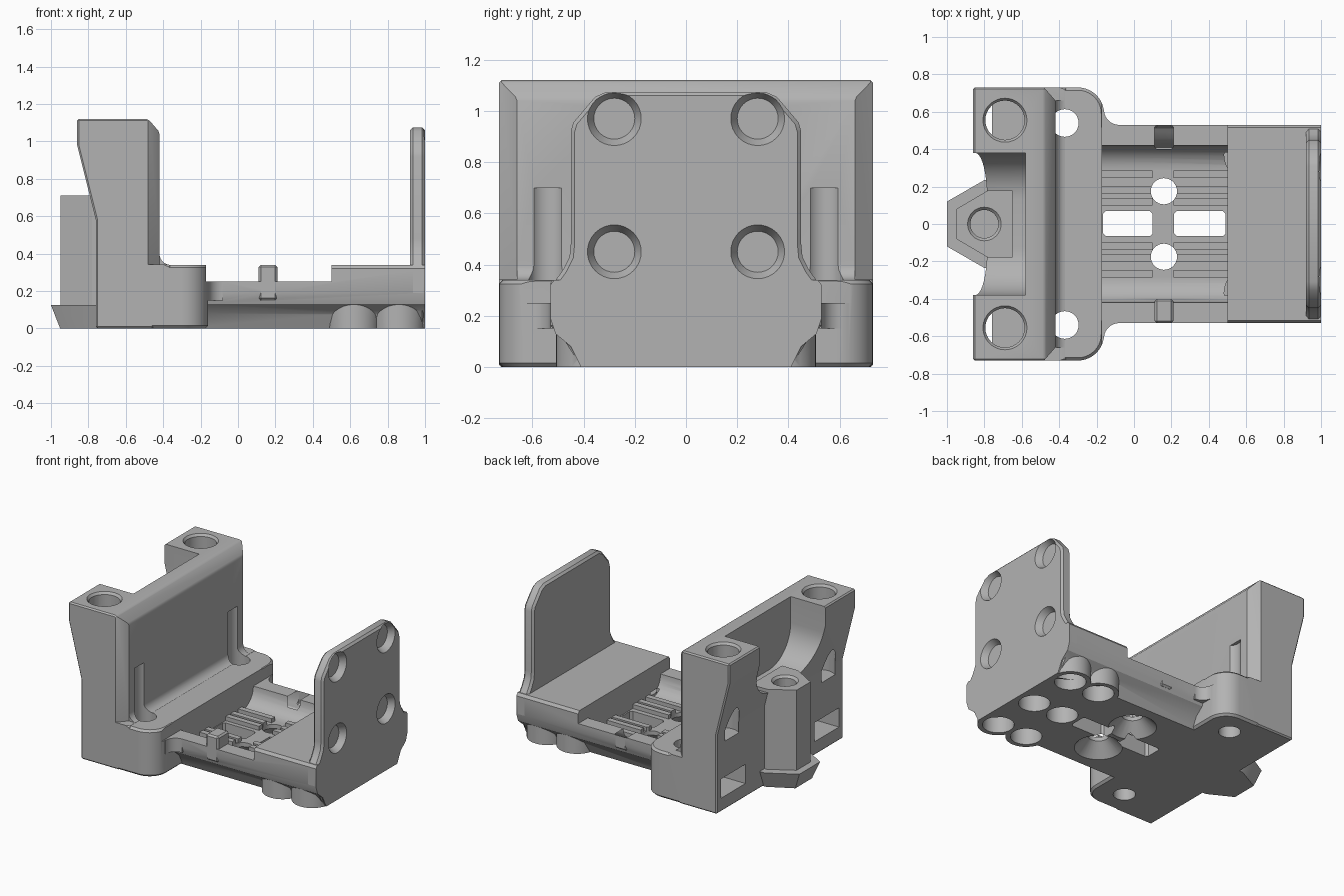
import bpy, bmesh, math
from mathutils import Matrix

cube = bpy.data.objects.get("Cube")
if cube:
    bpy.data.objects.remove(cube, do_unlink=True)

grey = bpy.data.materials.new("plain_grey")
grey.use_nodes = True
grey.diffuse_color = (0.45, 0.45, 0.45, 1)
grey.node_tree.nodes["Principled BSDF"].inputs["Base Color"].default_value = grey.diffuse_color


def finish(name, bm):
    bmesh.ops.recalc_face_normals(bm, faces=bm.faces)
    mesh = bpy.data.meshes.new(name)
    bm.to_mesh(mesh)
    bm.free()
    obj = bpy.data.objects.new(name, mesh)
    bpy.context.collection.objects.link(obj)
    mesh.materials.append(grey)
    return obj


def apply(obj, mod):
    bpy.context.view_layer.objects.active = obj
    bpy.ops.object.modifier_apply(modifier=mod.name)


def prism(name, pts, axis, a, b, bevel=0.0):
    """Extrude a 2D outline along an axis from a to b."""
    place = {"x": lambda p, t: (t, p[0], p[1]),
             "y": lambda p, t: (p[0], t, p[1]),
             "z": lambda p, t: (p[0], p[1], t)}[axis]
    bm = bmesh.new()
    low = [bm.verts.new(place(p, a)) for p in pts]
    high = [bm.verts.new(place(p, b)) for p in pts]
    bm.faces.new(low)
    bm.faces.new(high)
    for i in range(len(pts)):
        j = (i + 1) % len(pts)
        bm.faces.new((low[i], low[j], high[j], high[i]))
    obj = finish(name, bm)
    if bevel:
        mod = obj.modifiers.new("edge", "BEVEL")
        mod.width, mod.segments, mod.limit_method = bevel, 1, "ANGLE"
        apply(obj, mod)
    return obj


def box(name, x0, x1, y0, y1, z0, z1, bevel=0.0):
    return prism(name, [(x0, y0), (x1, y0), (x1, y1), (x0, y1)], "z", z0, z1, bevel)


def rod(name, axis, start, length, r1, r2=None):
    """Cylinder or cone from a start point along +axis."""
    bm = bmesh.new()
    bmesh.ops.create_cone(bm, cap_ends=True, segments=32, radius1=r1,
                          radius2=r1 if r2 is None else r2, depth=length)
    bm.transform(Matrix.Translation((0, 0, length / 2)))
    if axis == "x":
        bm.transform(Matrix.Rotation(math.pi / 2, 4, "Y"))
    bm.transform(Matrix.Translation(start))
    return finish(name, bm)


def arc(cx, cy, r, a0, a1, n=10):
    return [(cx + r * math.cos(math.radians(a0 + (a1 - a0) * i / n)),
             cy + r * math.sin(math.radians(a0 + (a1 - a0) * i / n))) for i in range(n + 1)]


def mirrored(half):
    """Close a half outline by reflecting its first coordinate."""
    return half + [(-u, v) for u, v in reversed(half)]


def combine(target, other, operation):
    mod = target.modifiers.new("combine", "BOOLEAN")
    mod.operation, mod.solver, mod.object = operation, "EXACT", other
    apply(target, mod)
    bpy.data.objects.remove(other, do_unlink=True)


def add(other):
    combine(body, other, "UNION")


def cut(other):
    combine(body, other, "DIFFERENCE")


# Bed with undercut sides
body = prism("carriage_body", mirrored([(0.41, 0), (0.45, 0.08), (0.51, 0.13), (0.53, 0.19),
                                        (0.53, 0.32), (0.515, 0.34)]), "x", -0.5, 1.0)

# Wide foot with rounded corners
foot = arc(-0.3, 0.59, 0.14, 0, 90)
add(prism("foot", [(x, -y) for x, y in reversed(foot)] + foot
          + [(-0.755, 0.73), (-0.755, -0.73)], "z", 0, 0.34, 0.015))
for s in (-1, 1):
    fillet = arc(-0.08, 0.61, 0.08, 180, 270) + [(-0.08, 0.45), (-0.2, 0.45), (-0.2, 0.61)]
    add(prism("foot_fillet", [(x, s * y) for x, y in fillet], "z", 0.15, 0.3))

# Tall tower
tower = [(-0.76, 0), (-0.45, 0), (-0.45, 0.3), (-0.36, 0.3)]
tower += arc(-0.36, 0.4, 0.06, 270, 180)
tower += [(-0.42, 1.05), (-0.48, 1.12), (-0.86, 1.12), (-0.86, 0.98), (-0.76, 0.58)]
add(prism("tower", tower, "y", -0.73, 0.73, 0.012))
for s in (-1, 1):
    cut(prism("tower_corner", [(-0.42, s * 0.66), (-0.485, s * 0.735), (-0.485, s * 0.8),
                               (-0.3, s * 0.8), (-0.3, s * 0.66)], "z", 0.341, 1.3))

# Pocket between the two posts
cut(prism("pocket", mirrored([(0.38, 1.3)] + arc(0.13, 0.93, 0.25, 0, -90)), "x", -1.1, -0.58))

# Column behind the tower, with a flared toe
column = [(-0.95, 0.08), (-0.78, 0.18), (-0.65, 0.18)]
add(prism("column", column + [(x, -y) for x, y in reversed(column)], "z", 0.1, 0.71))
toe = [(-1.0, 0.12), (-0.8, 0.235), (-0.65, 0.235)]
toe_obj = prism("toe", toe + [(x, -y) for x, y in reversed(toe)], "z", 0, 0.125)
for v in toe_obj.data.vertices:
    if v.co.z < 0.01:
        v.co.x = -0.65 + (v.co.x + 0.65) * 0.86
        v.co.y *= 0.8
add(toe_obj)
cut(rod("column_hole", "z", (-0.8, 0, 0.35), 0.5, 0.075))
cut(rod("column_rim", "z", (-0.8, 0, 0.69), 0.03, 0.072, 0.099))

# Low middle and its curved cradle
cut(box("middle_step", -0.17, 0.5, -1, 1, 0.25, 0.5))
cradle = [(0.42, 0.4), (0.42, 0.25)] + arc(0.29, 0.25, 0.13, 0, -90, 8)
cut(prism("cradle", mirrored(cradle), "x", -0.17, 0.5))
for s in (-1, 1):
    add(box("clip", 0.11, 0.21, min(s * 0.4, s * 0.53), max(s * 0.4, s * 0.53), 0.15, 0.34, 0.012))
    for x0, x1 in ((-0.18, 0.1), (0.21, 0.51)):
        for y in (0.12, 0.18, 0.265):
            add(box("belt_rib", x0, x1, s * y - 0.02, s * y + 0.02, 0.08, 0.15))
for x0, x1 in ((-0.165, 0.1), (0.215, 0.49)):
    cut(box("belt_slot", x0, x1, -0.065, 0.07, -0.1, 0.3, 0.015))

# Upright end plate
plate = [(0.41, 0.002), (0.53, 0.19), (0.53, 0.31)] + [(0.48, 0.38), (0.455, 0.43), (0.45, 0.48)]
plate += [(0.45, 0.92), (0.44, 0.955), (0.355, 1.055), (0.31, 1.075)]
plate_obj = prism("end_plate", mirrored(plate), "x", 0.92, 1.0)
mod = plate_obj.modifiers.new("edge", "BEVEL")
mod.width, mod.segments, mod.limit_method, mod.angle_limit = 0.015, 1, "ANGLE", 1.2
apply(plate_obj, mod)
add(plate_obj)

# Bosses under the bed
for x in (0.62, 0.86):
    for s in (-1, 1):
        add(rod("boss", "z", (x, s * 0.37, 0), 0.16, 0.138))
    for y in (-0.37, 0, 0.37):
        cut(rod("boss_hole", "z", (x, y, -0.1), 0.22, 0.105))

# Mirrored holes
for s in (-1, 1):
    cut(rod("post_hole", "z", (-0.69, s * 0.555, 0.5), 0.8, 0.105))
    cut(rod("post_hole_rim", "z", (-0.69, s * 0.555, 1.1), 0.03, 0.103, 0.125))
    cut(box("nut_slot", -0.9, -0.25, s * 0.54 - 0.14, s * 0.54 + 0.14, 0.1, 0.24))
    cut(rod("foot_hole", "z", (-0.37, s * 0.54, -0.1), 0.8, 0.074))
    cut(rod("bed_hole", "z", (0.16, s * 0.175, -0.1), 0.4, 0.07))
    cut(rod("bed_countersink", "z", (0.16, s * 0.175, -0.01), 0.1, 0.17, 0.07))
    cut(rod("counterbore", "x", (-1.1, s * 0.28, 0.45), 0.45, 0.105))
    for z in (0.45, 0.97):
        cut(rod("screw_hole", "x", (-1.1, s * 0.28, z), 2.3, 0.045))
        cut(rod("screw_seat", "x", (0.955, s * 0.28, z), 0.05, 0.08, 0.108))

# Shading
bpy.ops.object.select_all(action="DESELECT")
body.select_set(True)
bpy.context.view_layer.objects.active = body
bpy.ops.object.shade_smooth_by_angle(angle=math.radians(30))
